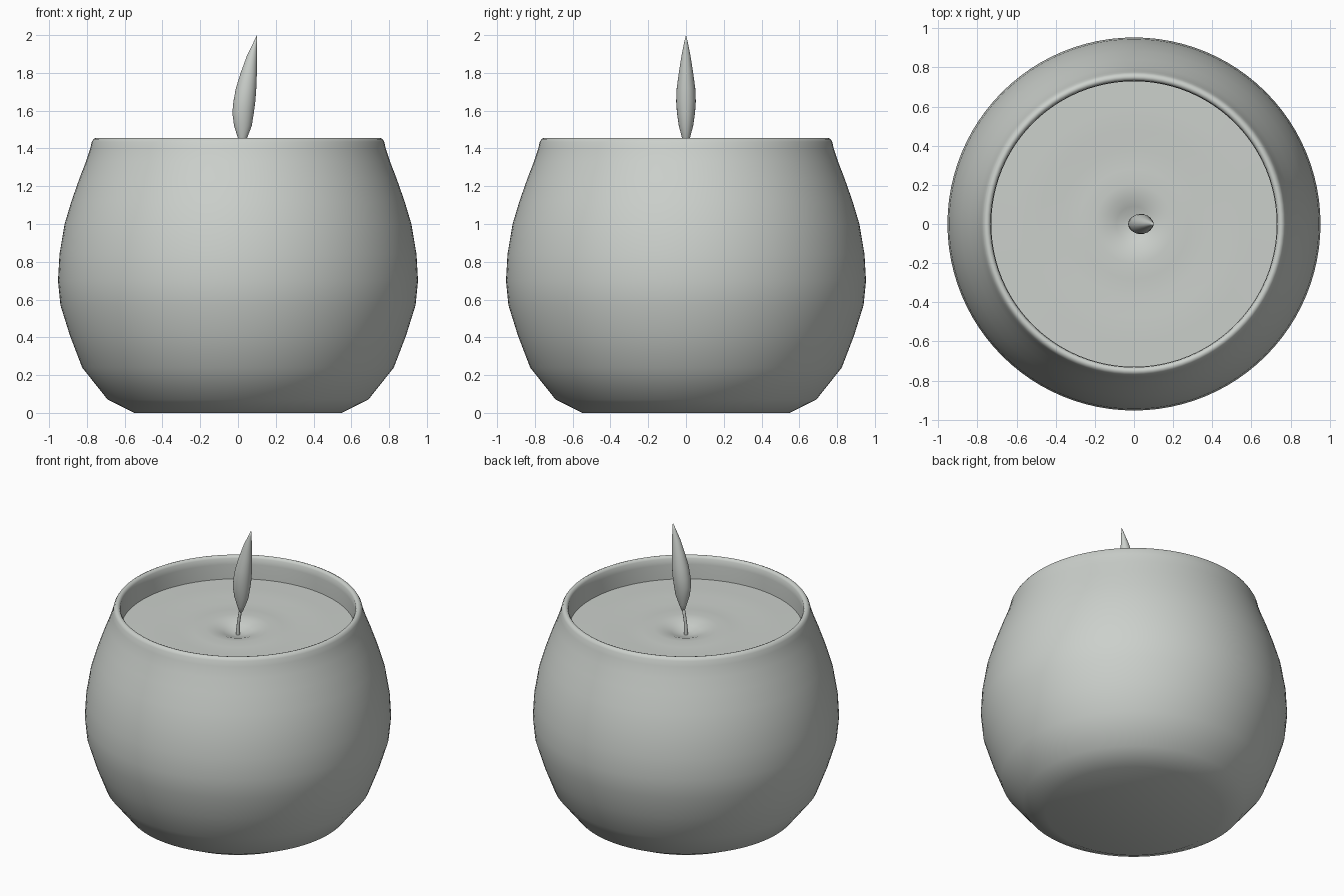
import bpy, bmesh, math

grey = bpy.data.materials.new("pale_grey")
grey.diffuse_color = (0.60, 0.63, 0.60, 1)


def loft(name, rings, segments, angle):
    """Skin rings (centre x, radius x, radius y, z); zero radius gives a pole."""
    bm = bmesh.new()
    loops = []
    for cx, rx, ry, z in rings:
        if rx == 0:
            loops.append([bm.verts.new((cx, 0, z))] * segments)
        else:
            loops.append([bm.verts.new((cx + rx * math.cos(2 * math.pi * i / segments),
                                        ry * math.sin(2 * math.pi * i / segments), z))
                          for i in range(segments)])
    for a, b in zip(loops, loops[1:]):
        for i in range(segments):
            j = (i + 1) % segments
            quad = list(dict.fromkeys((a[i], a[j], b[j], b[i])))
            bm.faces.new(quad)
    mesh = bpy.data.meshes.new(name)
    bm.to_mesh(mesh)
    bm.free()
    mesh.materials.append(grey)
    obj = bpy.data.objects.new(name, mesh)
    bpy.context.collection.objects.link(obj)
    bpy.ops.object.select_all(action='DESELECT')
    obj.select_set(True)
    bpy.context.view_layer.objects.active = obj
    bpy.ops.object.shade_smooth_by_angle(angle=math.radians(angle))
    return obj


def lathe(name, profile, segments=96, angle=50):
    return loft(name, [(0, r, r, z) for r, z in profile], segments, angle)


# Rounded jar: flat base, bulging wall, rolled rim, inside wall down past the wax
lathe("jar", [(0, 0), (0.55, 0), (0.69, 0.07), (0.825, 0.24), (0.89, 0.41),
              (0.94, 0.57), (0.953, 0.70), (0.945, 0.84), (0.918, 1.0),
              (0.882, 1.12), (0.84, 1.24), (0.805, 1.33), (0.782, 1.40),
              (0.774, 1.435), (0.765, 1.45), (0.752, 1.456), (0.740, 1.452),
              (0.732, 1.44), (0.729, 1.40), (0.729, 1.27)])

# Wax surface with a faint ripple and a hollow around the wick
lathe("wax", [(0.731, 1.30), (0.60, 1.302), (0.48, 1.304), (0.38, 1.297),
              (0.28, 1.300), (0.20, 1.304), (0.14, 1.298), (0.09, 1.280),
              (0.05, 1.265), (0.02, 1.260), (0, 1.259)])

# Thin wick that leans towards the flame
loft("wick", [(0, 0, 0, 1.25), (0, 0.013, 0.013, 1.25), (0.0, 0.012, 0.012, 1.29),
              (0.004, 0.010, 0.010, 1.34), (0.012, 0.010, 0.010, 1.39),
              (0.022, 0.010, 0.010, 1.44), (0.022, 0, 0, 1.45)], 12, 50)

# Leaning teardrop flame
loft("flame", [(0.022, 0, 0, 1.41), (0.022, 0.011, 0.010, 1.42),
               (0.024, 0.026, 0.022, 1.46), (0.026, 0.047, 0.038, 1.52),
               (0.027, 0.057, 0.048, 1.59), (0.034, 0.058, 0.052, 1.65),
               (0.043, 0.054, 0.049, 1.72), (0.057, 0.043, 0.038, 1.80),
               (0.074, 0.027, 0.024, 1.89), (0.091, 0.010, 0.010, 1.96),
               (0.100, 0, 0, 2.0)], 24, 60)
